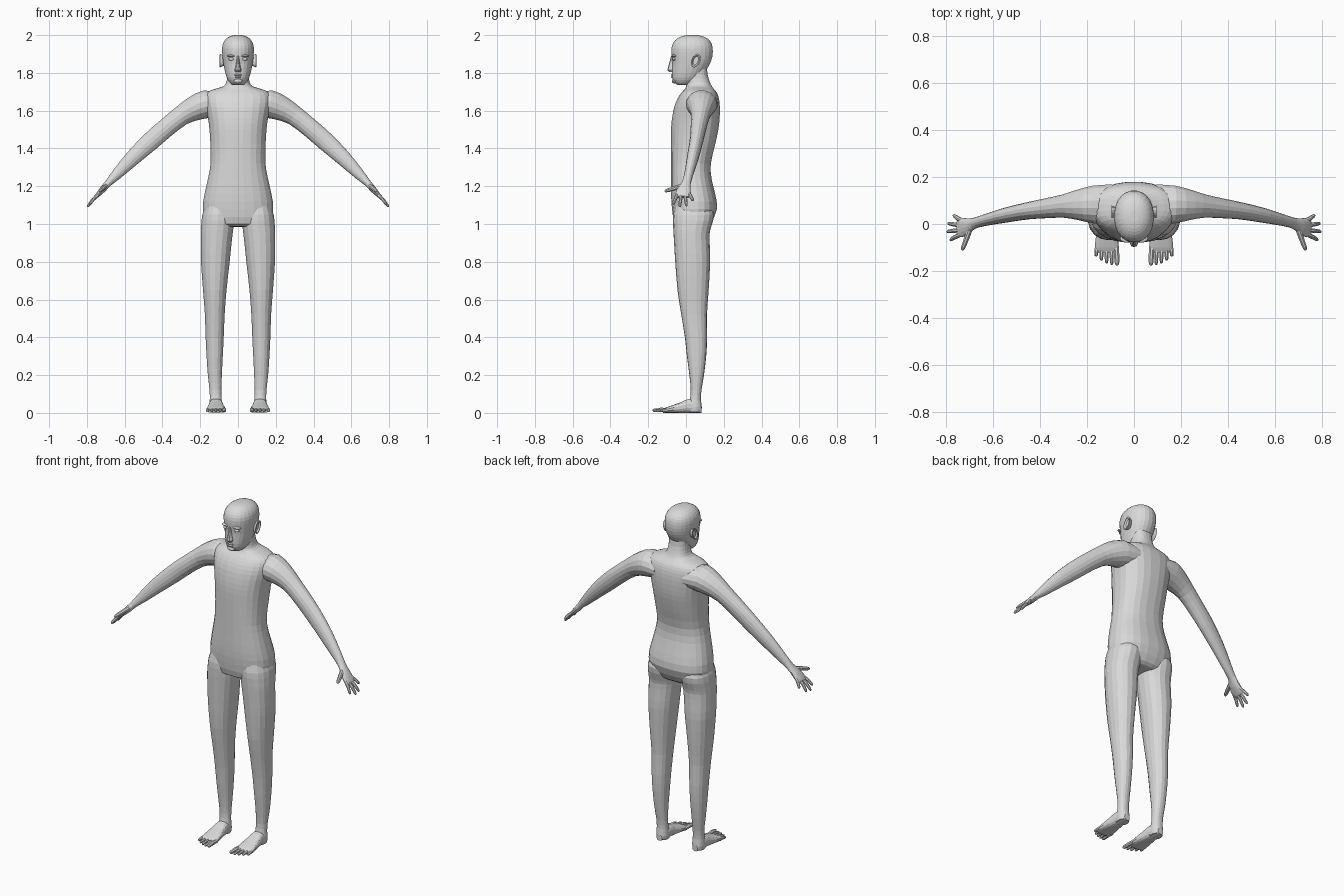
import bpy, bmesh, math
from mathutils import Vector as V

skin = bpy.data.materials.new("light grey")
skin.diffuse_color = (0.7, 0.7, 0.7, 1)


def spline(a, b, c, d, t):
    """Catmull-Rom interpolation between b and c."""
    return 0.5 * (2 * b + (c - a) * t + (2 * a - 5 * b + 4 * c - d) * t * t
                  + (3 * b - a - 3 * c + d) * t ** 3)


def loft(name, rings, sides=16, power=2.0, steps=2, mirror=False):
    """Closed skin through rings of (centre, half-axis u, half-axis v)."""
    dense, last = [], len(rings) - 1
    for i in range(last):
        near = [rings[min(max(i + k, 0), last)] for k in (-1, 0, 1, 2)]
        for s in range(steps):
            dense.append([spline(*[r[j] for r in near], s / steps) for j in range(3)])
    dense.append(rings[-1])
    bm = bmesh.new()
    loops = []
    for c, u, v in dense:
        loop = []
        for k in range(sides):
            a = 2 * math.pi * (k + 0.5) / sides
            ca, sa = math.cos(a), math.sin(a)
            p = math.copysign(abs(ca) ** (2 / power), ca)
            q = math.copysign(abs(sa) ** (2 / power), sa)
            loop.append(bm.verts.new(c + u * p + v * q))
        loops.append(loop)
    for a, b in zip(loops, loops[1:]):
        for k in range(sides):
            m = (k + 1) % sides
            bm.faces.new((a[k], a[m], b[m], b[k]))
    bm.faces.new(loops[0])
    bm.faces.new(loops[-1])
    bmesh.ops.recalc_face_normals(bm, faces=bm.faces)
    me = bpy.data.meshes.new(name)
    bm.to_mesh(me)
    bm.free()
    me.materials.append(skin)
    ob = bpy.data.objects.new(name, me)
    bpy.context.collection.objects.link(ob)
    if mirror:
        ob.modifiers.new("mirror", 'MIRROR').use_mirror_merge = False
    return ob


def level(z, x0, x1, y0, y1):
    """Horizontal ring filling the given x and y range."""
    return (V(((x0 + x1) / 2, (y0 + y1) / 2, z)),
            V(((x1 - x0) / 2, 0, 0)), V((0, (y1 - y0) / 2, 0)))


def path(points, normal):
    """Rings along a path of (x, y, z, thickness, width); thickness lies along normal."""
    rings = []
    for i, p in enumerate(points):
        a, b = points[max(i - 1, 0)], points[min(i + 1, len(points) - 1)]
        d = (V(b[:3]) - V(a[:3])).normalized()
        u = (V(normal) - d * d.dot(V(normal))).normalized()
        rings.append((V(p[:3]), u * p[3], d.cross(u) * p[4]))
    return rings


def digit(name, base, tip, r, normal, droop=0.0):
    """Finger or toe: a tapered rod with a rounded end."""
    base, tip = V(base), V(tip)
    pts = []
    for t, s in ((0, 1), (0.45, 1), (0.85, 0.85), (0.96, 0.6), (1, 0.25)):
        p = base.lerp(tip, t) + V(normal) * droop * math.sin(math.pi * t)
        pts.append((*p, r * s, r * s))
    loft(name, path(pts, normal), 8, steps=1, mirror=True)


def blob(name, c, r, mirror=False):
    """Small ellipsoid."""
    rings = []
    for k in range(1, 8):
        a = math.pi * k / 8
        rings.append(level(c[2] - r[2] * math.cos(a),
                           c[0] - r[0] * math.sin(a), c[0] + r[0] * math.sin(a),
                           c[1] - r[1] * math.sin(a), c[1] + r[1] * math.sin(a)))
    loft(name, rings, 12, steps=1, mirror=mirror)


# Torso and neck: height, half width, front, back
torso = [(0.985, .10, -.02, .10), (1.0, .165, -.06, .13), (1.08, .188, -.075, .165),
         (1.16, .178, -.08, .155), (1.24, .16, -.08, .136), (1.32, .146, -.08, .132),
         (1.42, .147, -.08, .155), (1.5, .152, -.08, .172), (1.56, .16, -.075, .179),
         (1.62, .172, -.063, .18), (1.665, .176, -.045, .175), (1.695, .165, -.025, .164),
         (1.713, .13, -.008, .15), (1.728, .08, .0, .138), (1.75, .062, .003, .127),
         (1.79, .056, .003, .115), (1.84, .056, .01, .11)]
loft("torso", [level(z, -w, w, f, b) for z, w, f, b in torso], 24, 2.4)

# Head
head = [(1.737, .03, -.045, .02), (1.75, .046, -.062, .05), (1.775, .06, -.073, .08),
        (1.81, .07, -.074, .105), (1.85, .078, -.073, .128), (1.89, .083, -.077, .141),
        (1.93, .085, -.078, .142), (1.96, .078, -.068, .134), (1.982, .062, -.047, .115),
        (1.995, .04, -.02, .085), (2.0, .018, .01, .055)]
loft("head", [level(z, -w, w, f, b) for z, w, f, b in head], 24, 2.15)

# Face details
nose = [(1.89, .007, -.079), (1.86, .009, -.087), (1.83, .014, -.095),
        (1.815, .019, -.099), (1.804, .015, -.088)]
loft("nose", [level(z, -w, w, f, -.05) for z, w, f in nose], 10, steps=1)
blob("eye", (.034, -.062, 1.873), (.017, .011, .009), True)
blob("brow", (.034, -.062, 1.89), (.026, .017, .007), True)
blob("upper_lip", (0, -.070, 1.79), (.022, .010, .005))
blob("lower_lip", (0, -.070, 1.778), (.018, .010, .006))
blob("chin", (0, -.058, 1.757), (.026, .018, .014))

# Ears: cupped discs leaning back
ear = [(.068, .014, .024), (.086, .022, .032), (.096, .025, .037),
       (.097, .019, .030), (.089, .013, .022)]
loft("ear", [(V((x, .052, 1.865)), V((0, w, 0)), V((0, h * .25, h))) for x, w, h in ear],
     14, steps=1, mirror=True)

# Legs: height, inside, outside, front, back
leg = [(1.12, .03, .165, -.05, .12), (1.05, .02, .19, -.068, .148),
       (.99, .022, .196, -.068, .135), (.95, .027, .198, -.066, .125),
       (.88, .035, .198, -.062, .126), (.8, .043, .197, -.057, .128),
       (.65, .06, .186, -.045, .12), (.52, .07, .176, -.025, .111),
       (.4, .075, .172, -.006, .112), (.3, .08, .167, .005, .107),
       (.2, .085, .16, .018, .095), (.12, .088, .151, .025, .082),
       (.07, .086, .15, .02, .079), (.03, .082, .153, .005, .084), (.004, .086, .149, .01, .08)]
loft("leg", [level(*r) for r in leg], 18, 2.2, mirror=True)

# Feet: y, inside, outside, top
foot = [(.083, .1, .135, .035), (.06, .086, .149, .06), (.02, .08, .153, .075),
        (-.02, .075, .158, .06), (-.06, .068, .164, .045), (-.1, .065, .168, .031),
        (-.122, .07, .163, .02)]
loft("foot", [(V(((a + b) / 2, y, h / 2)), V(((b - a) / 2, 0, 0)), V((0, 0, h / 2)))
              for y, a, b, h in foot], 16, 2.6, mirror=True)

# Toes
for i, tip in enumerate((-.177, -.174, -.168, -.156, -.138)):
    r = .0125 if i == 0 else .0095
    x = .076 + .0205 * i
    digit("toe", (x, -.095, .014), (x + .002 * (i - 2), tip, r), r, (0, 0, 1), .003)

# Arm and palm: path point, thickness, width
arm = [(.09, .085, 1.632, .06, .085), (.17, .083, 1.634, .075, .082),
       (.235, .081, 1.61, .066, .066), (.30, .076, 1.573, .054, .05),
       (.38, .066, 1.51, .051, .042), (.46, .055, 1.44, .05, .036),
       (.555, .036, 1.352, .042, .031), (.64, .015, 1.265, .029, .024),
       (.685, .002, 1.218, .019, .024), (.715, -.01, 1.184, .017, .036),
       (.74, -.015, 1.156, .012, .042), (.752, -.015, 1.142, .008, .036)]
loft("arm", path(arm, (.7, 0, .7)), 16, mirror=True)

# Fingers and thumb
palm_normal = (.77, 0, .64)
for base, tip in (((.737, -.044, 1.158), (.784, -.068, 1.104)),
                  ((.742, -.026, 1.153), (.797, -.033, 1.090)),
                  ((.741, -.006, 1.154), (.793, .003, 1.094)),
                  ((.732, .013, 1.164), (.770, .038, 1.122))):
    digit("finger", base, tip, .0095, palm_normal, .004)
digit("thumb", (.698, -.018, 1.203), (.733, -.112, 1.173), .012, palm_normal)
